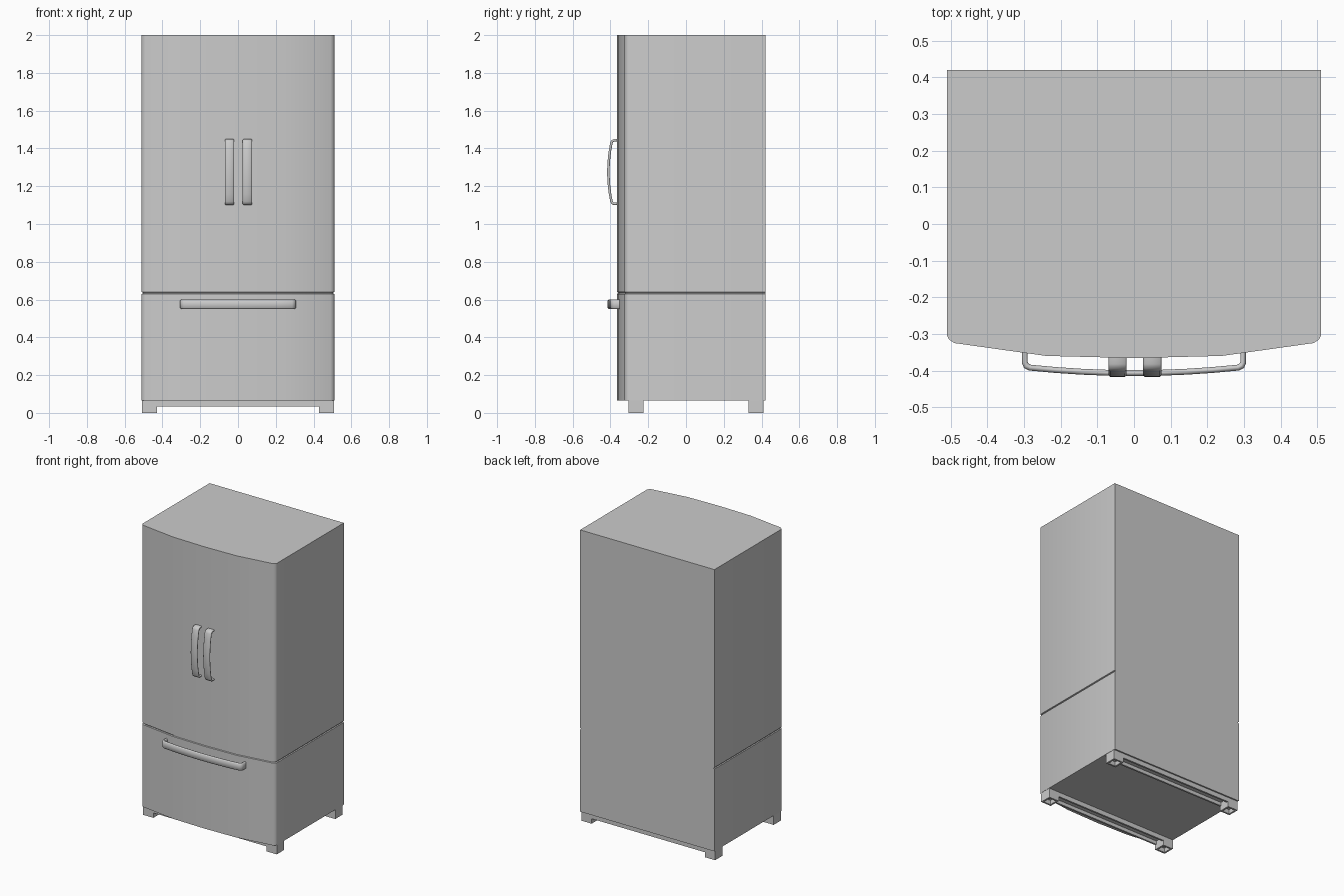
import bpy, bmesh, math
from mathutils import Vector

if "Cube" in bpy.data.objects:
    bpy.data.objects.remove(bpy.data.objects["Cube"], do_unlink=True)

GREY = (0.6, 0.6, 0.6, 1)
steel = bpy.data.materials.new("light_grey_steel")
steel.use_nodes = True
steel.diffuse_color = GREY
steel.node_tree.nodes["Principled BSDF"].inputs["Base Color"].default_value = GREY


def loft(name, rings, angle=30):
    """Skin a list of equal closed rings and cap both ends."""
    bm = bmesh.new()
    rows = [[bm.verts.new(p) for p in ring] for ring in rings]
    n = len(rows[0])
    for a, b in zip(rows, rows[1:]):
        for i in range(n):
            j = (i + 1) % n
            bm.faces.new((a[i], a[j], b[j], b[i]))
    bm.faces.new(rows[0])
    bm.faces.new(rows[-1])
    bmesh.ops.recalc_face_normals(bm, faces=bm.faces)
    mesh = bpy.data.meshes.new(name)
    bm.to_mesh(mesh)
    bm.free()
    mesh.materials.append(steel)
    obj = bpy.data.objects.new(name, mesh)
    bpy.context.collection.objects.link(obj)
    bpy.ops.object.select_all(action='DESELECT')
    obj.select_set(True)
    bpy.context.view_layer.objects.active = obj
    bpy.ops.object.shade_smooth_by_angle(angle=math.radians(angle))
    return obj


def handle(name, path, width, thick, place):
    """Sweep a rounded flat section along (along, outward) points."""
    pts = [Vector(p) for p in path]
    w, t = width / 2, thick / 2
    c = t * 0.7
    section = [(-w, -t + c), (-w + c, -t), (w - c, -t), (w, -t + c),
               (w, t - c), (w - c, t), (-w + c, t), (-w, t - c)]
    rings = []
    for i, p in enumerate(pts):
        a = (p - pts[i - 1]).normalized() if i else None
        b = (pts[i + 1] - p).normalized() if i + 1 < len(pts) else None
        a, b = a or b, b or a
        tan = (a + b).normalized()
        normal = Vector((-tan.y, tan.x)) / tan.dot(a)
        rings.append([place(*(p + normal * v), u) for u, v in section])
    return loft(name, rings, 50)


def bow(half, root, shoulder, peak):
    """Bowed handle path with rounded shoulders."""
    left = [(-half, root), (-half, shoulder - 0.014), (-half + 0.004, shoulder - 0.005),
            (-half + 0.014, shoulder)]
    inner = half - 0.014
    mid = [(x * inner, shoulder + (peak - shoulder) * (1 - x * x))
           for x in (-0.75, -0.5, -0.25, 0, 0.25, 0.5, 0.75)]
    return left + mid + [(-x, y) for x, y in reversed(left)]


# Cabinet outline with a gently bowed front
side = [(0.51, 0.42), (0.51, -0.305), (0.505, -0.315), (0.49, -0.325), (0.24, -0.36)]
outline = side + [(0, -0.366)] + [(-x, y) for x, y in reversed(side)]


def cabinet_ring(z, inset):
    s = 1 - inset / 0.51
    return [(x * s, y if y > 0 else y + inset, z) for x, y in outline]


# Drawer section, seam groove and upper doors form one shell
loft("cabinet", [cabinet_ring(z, d) for z, d in
                 ((0.065, 0), (0.63, 0), (0.633, 0.006),
                  (0.637, 0.006), (0.64, 0), (2.0, 0))])

# Pair of upright door handles
for label, x in (("right", -0.045), ("left", 0.05)):
    handle(label + "_door_handle", bow(0.168, 0.355, 0.395, 0.411), 0.05, 0.013,
           lambda s, out, u, x=x: (x + u, -out, 1.275 + s))

# Wide drawer handle
handle("drawer_handle", bow(0.298, 0.345, 0.392, 0.407), 0.05, 0.016,
       lambda s, out, u: (s, -out, 0.575 + u))


def rect(x0, x1, y0, y1, z):
    return [(x0, y0, z), (x1, y0, z), (x1, y1, z), (x0, y1, z)]


# Hollow feet joined by open-bottomed channel rails
for end, y0, y1 in (("front", -0.305, -0.225), ("back", 0.33, 0.41)):
    wall = 0.012
    for label, sx in (("right", -1), ("left", 1)):
        x0, x1 = sorted((sx * 0.43, sx * 0.508))
        foot = loft(f"{end}_{label}_foot",
                    [rect(x0 + wall, x1 - wall, y0 + wall, y1 - wall, 0.03),
                     rect(x0 + wall, x1 - wall, y0 + wall, y1 - wall, 0.0),
                     rect(x0, x1, y0, y1, 0.0),
                     rect(x0, x1, y0, y1, 0.066)])
    channel = [(y0, 0.066), (y0, 0.034), (y0 + wall, 0.034), (y0 + wall, 0.058),
               (y1 - wall, 0.058), (y1 - wall, 0.034), (y1, 0.034), (y1, 0.066)]
    loft(end + "_rail", [[(x, y, z) for y, z in channel] for x in (-0.435, 0.435)])
